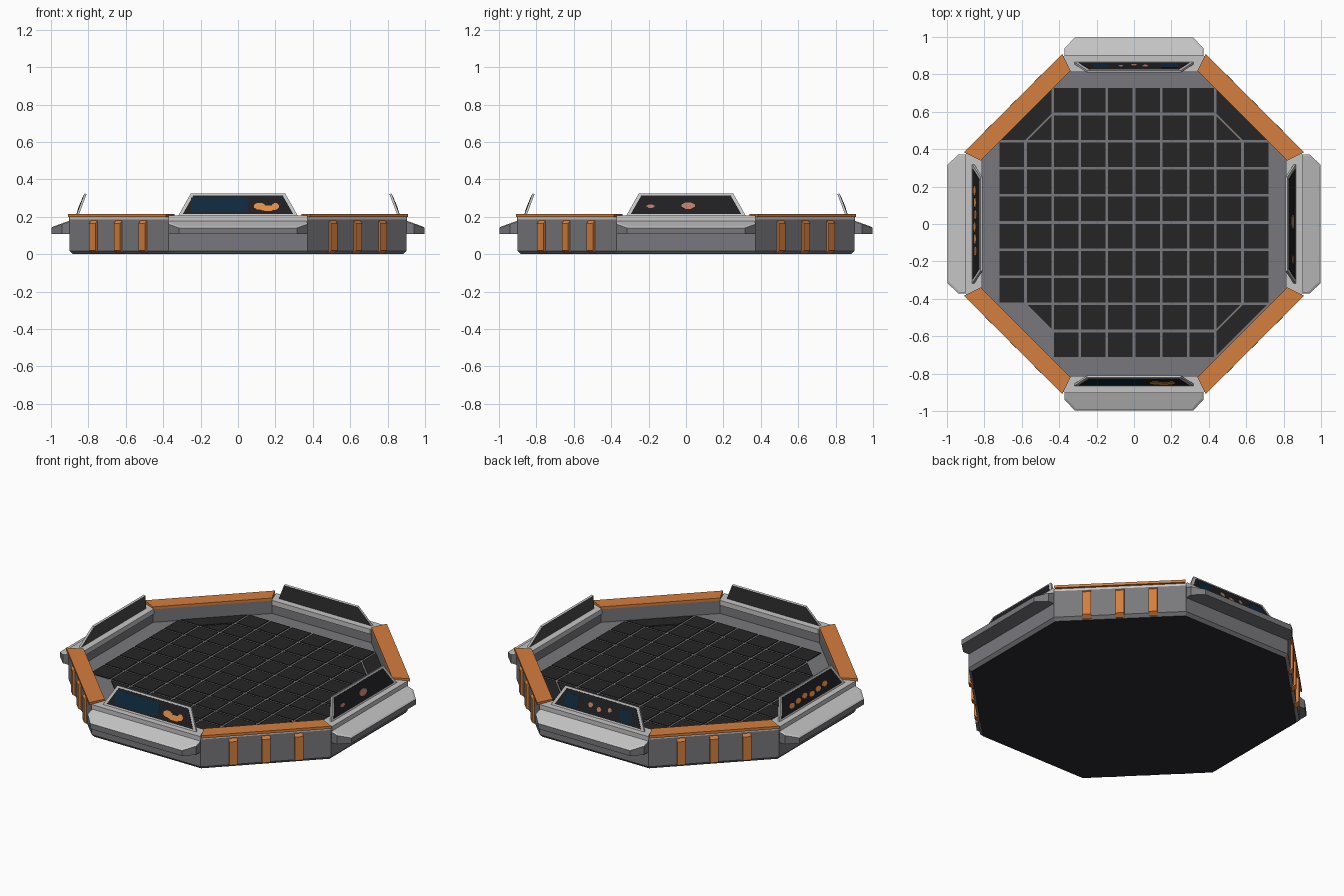
import bpy, bmesh, math

if "Cube" in bpy.data.objects:
    bpy.data.objects.remove(bpy.data.objects["Cube"])

def mat(name, rgb):
    m = bpy.data.materials.new(name)
    m.diffuse_color = (*rgb, 1)
    m.use_nodes = True
    m.node_tree.nodes["Principled BSDF"].inputs["Base Color"].default_value = m.diffuse_color
    return m

GRAY = mat("mid_gray", (0.19, 0.19, 0.205))
LIGHT = mat("light_gray", (0.56, 0.56, 0.56))
ORANGE = mat("orange", (0.66, 0.21, 0.047))
TILE = mat("tile_black", (0.018, 0.018, 0.018))
UNDER = mat("underside_dark", (0.024, 0.022, 0.028))
BACK = mat("panel_back_gray", (0.075, 0.075, 0.075))
NAVY = mat("screen_navy", (0.004, 0.022, 0.045))
GLOW = mat("screen_orange", (0.75, 0.27, 0.06))
SALMON = mat("screen_salmon", (0.5, 0.2, 0.13))
SCREEN = mat("screen_black", (0.014, 0.013, 0.015))

def finish(bm, name, mats):
    bmesh.ops.recalc_face_normals(bm, faces=bm.faces)
    me = bpy.data.meshes.new(name)
    bm.to_mesh(me)
    bm.free()
    for m in mats:
        me.materials.append(m)
    ob = bpy.data.objects.new(name, me)
    bpy.context.collection.objects.link(ob)
    return ob

def loft(bm, rings, cap=True):
    """Join equal-length rings of points with quads."""
    vs = [[bm.verts.new(p) for p in r] for r in rings]
    n = len(vs[0])
    for a, b in zip(vs, vs[1:]):
        for i in range(n):
            bm.faces.new((a[i], a[(i + 1) % n], b[(i + 1) % n], b[i]))
    if cap:
        bm.faces.new(vs[0][::-1])
        bm.faces.new(vs[-1])

def side(a, pts):
    """Side-local (along, outward, up) points to world for a side at angle a."""
    c, s = math.cos(a), math.sin(a)
    return [(d * c - t * s, d * s + t * c, z) for t, d, z in pts]

def octagon(r, z):
    R = r / math.cos(math.pi / 8)
    return [(R * math.cos(math.pi / 8 + k * math.pi / 4),
             R * math.sin(math.pi / 8 + k * math.pi / 4), z) for k in range(8)]

# Octagonal tray: outer wall, rim lip, inner wall and recessed floor
FLOOR = 0.12
bm = bmesh.new()
loft(bm, [octagon(*p) for p in [(0.883, 0), (0.9, 0.018), (0.9, 0.186), (0.9, 0.2),
                                (0.82, 0.2), (0.82, FLOOR)]])
tray = finish(bm, "tray_body", [GRAY, LIGHT, UNDER])
for f in tray.data.polygons:
    z = f.center.z
    f.material_index = 2 if z < 0.001 else 1 if z > 0.187 else 0

# Floor tiles: square grid with cut corners
P, G, OY = 0.145, 0.007, 0.008
bm = bmesh.new()

def tile(poly):
    loft(bm, [[(x, y + OY, z) for x, y in poly] for z in (FLOOR - 0.002, FLOOR + 0.004)])

for i in range(10):
    for j in range(10):
        if min(i, 9 - i) >= 2 or min(j, 9 - j) >= 2:
            x0, x1 = (i - 5) * P + G, (i - 4) * P - G
            y0, y1 = (j - 5) * P + G, (j - 4) * P - G
            tile([(x0, y0), (x1, y0), (x1, y1), (x0, y1)])
for sx in (-1, 1):
    for sy in (-1, 1):
        a, b, c = 3 * P + G, 4 * P - G, 5 * P - G
        tile([(sx * x, sy * y) for x, y in ((a, a), (b - G, a), (a, b - G))])
        if (sx, sy) != (-1, -1):
            e = c - 0.008
            tile([(sx * x, sy * y) for x, y in ((b + G, a), (e, a), (a, e), (a, b + G))])
finish(bm, "floor_tiles", [TILE])

# Diagonal sides: orange cap plates and wall ribs
for k in range(4):
    a = math.pi / 4 + k * math.pi / 2
    bm = bmesh.new()
    loft(bm, [side(a, [(-0.34, 0.82, z), (0.34, 0.82, z), (0.371, 0.914, z), (-0.371, 0.914, z)])
              for z in (0.2, 0.216)])
    finish(bm, f"rim_cap_{k}", [ORANGE])
    bm = bmesh.new()
    for t in (-0.187, 0, 0.187):
        prof = [(0.875, 0.005), (0.893, 0.005), (0.915, 0.02), (0.915, 0.165), (0.898, 0.182), (0.875, 0.182)]
        loft(bm, [side(a, [(t + w, d, z) for d, z in prof]) for w in (-0.024, 0.024)])
    finish(bm, f"wall_ribs_{k}", [ORANGE])

# Screen decoration per side: (colour, along, height fraction, half width, half height)
DECOR = {
    "front": [(NAVY, -0.1, 0.48, 0.15, 0.32), (GLOW, 0.115, 0.42, 0.033, 0.16),
              (GLOW, 0.16, 0.33, 0.05, 0.13), (GLOW, 0.2, 0.42, 0.02, 0.15)],
    "right": [(SALMON, 0.012, 0.44, 0.038, 0.16), (SALMON, -0.19, 0.42, 0.022, 0.08)],
    "back": [(NAVY, -0.19, 0.45, 0.045, 0.28), (NAVY, 0.18, 0.45, 0.04, 0.25),
             (SALMON, 0.07, 0.5, 0.013, 0.11), (SALMON, 0.0, 0.4, 0.016, 0.12),
             (SALMON, -0.06, 0.5, 0.016, 0.12)],
    "left": [(GLOW, -0.18 + 0.065 * i, 0.36 + 0.05 * (i % 3), 0.026, 0.12) for i in range(6)],
}

def on_panel(t, v, h):
    """Point on the leaning panel: along t, height fraction v, lift h off its outer face."""
    return (t, 0.866 - 0.045 * v + 0.94 * h, 0.205 + 0.12 * v + 0.35 * h)

# Straight sides: rim rail, outer shelf, leaning screen
for name, deg in (("front", -90), ("right", 0), ("back", 90), ("left", 180)):
    a = math.radians(deg)
    bm = bmesh.new()
    loft(bm, [side(a, [(-0.337, 0.812, z), (0.337, 0.812, z), (0.372, 0.903, z), (-0.372, 0.903, z)])
              for z in (0.175, 0.206)])
    finish(bm, f"{name}_rail", [LIGHT])

    plan = [(-0.372, 0.88, 0.187), (-0.372, 0.94, 0.168), (-0.315, 0.998, 0.147),
            (0.315, 0.998, 0.147), (0.372, 0.94, 0.168), (0.372, 0.88, 0.187)]
    bm = bmesh.new()
    loft(bm, [side(a, [(t, d, 0.107) for t, d, z in plan]),
              side(a, [(t, d, z - 0.007) for t, d, z in plan]),
              side(a, [(t * 0.975, d - (0.008 if d > 0.9 else 0), z) for t, d, z in plan])])
    shelf = finish(bm, f"{name}_shelf", [LIGHT, GRAY])
    for f in shelf.data.polygons:
        f.material_index = 0 if f.normal.z > 0.1 else 1

    # Frame slab: light edges and front, darker inner face
    bm = bmesh.new()
    quad = [(-0.32, 0), (0.32, 0), (0.252, 1), (-0.252, 1)]
    loft(bm, [side(a, [on_panel(t, v, h) for t, v in quad]) for h in (-0.012, 0)])
    frame = finish(bm, f"{name}_screen_frame", [LIGHT, BACK])
    for f in frame.data.polygons:
        out = f.normal.x * math.cos(a) + f.normal.y * math.sin(a)
        f.material_index = 1 if out < -0.8 else 0

    bm = bmesh.new()
    quad = [(-0.295, 0.08), (0.295, 0.08), (0.238, 0.91), (-0.238, 0.91)]
    loft(bm, [side(a, [on_panel(t, v, h) for t, v in quad]) for h in (-0.002, 0.002)])
    finish(bm, f"{name}_screen", [SCREEN])

    for n, (m, t0, v0, w, hv) in enumerate(DECOR[name]):
        bm = bmesh.new()
        sides = 4 if m is NAVY else 8
        k = math.sqrt(2) if m is NAVY else 1
        ang = [math.pi / sides + 2 * math.pi * i / sides for i in range(sides)]
        top = 0.0025 if m is NAVY else 0.0035
        loft(bm, [side(a, [on_panel(t0 + k * w * math.cos(q), v0 + k * hv * math.sin(q), h)
                           for q in ang]) for h in (0.001, top)])
        finish(bm, f"{name}_display_mark_{n}", [m])
